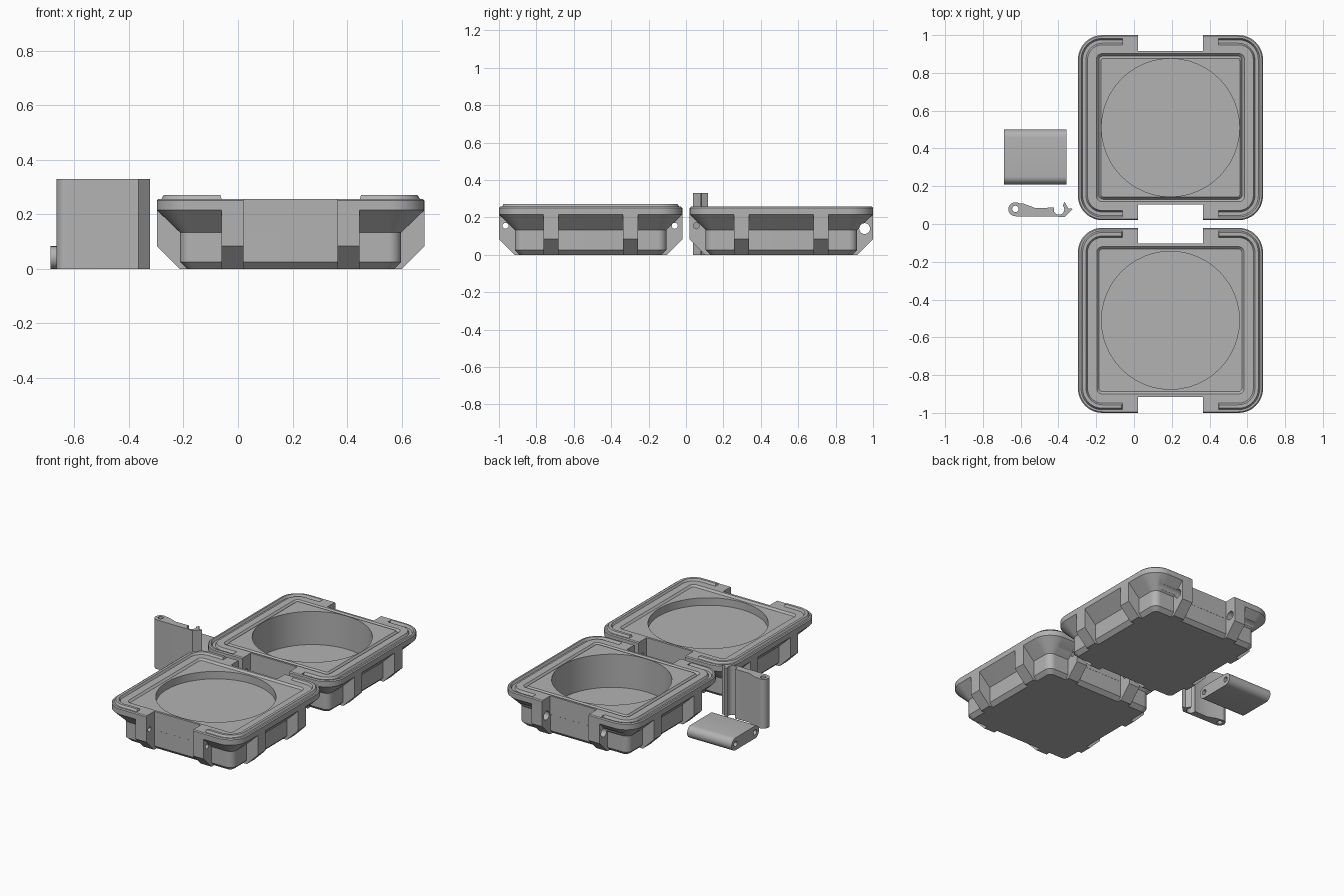
import bpy, bmesh
from math import sin, cos, pi, radians

if "Cube" in bpy.data.objects:
    bpy.data.objects.remove(bpy.data.objects["Cube"])

# One grey plastic for everything
grey = bpy.data.materials.new("grey_plastic")
grey.use_nodes = True
COLOUR = (0.45, 0.45, 0.45, 1)
grey.diffuse_color = COLOUR
grey.node_tree.nodes["Principled BSDF"].inputs["Base Color"].default_value = COLOUR

CX, CY = 0.193, 0.51      # centre of each case half
RIM = 0.257               # rim height
HALF, WALL = 0.49, 0.405  # half widths of rim and wall


def finish(bm, name):
    bmesh.ops.remove_doubles(bm, verts=bm.verts, dist=1e-5)
    bmesh.ops.recalc_face_normals(bm, faces=bm.faces)
    mesh = bpy.data.meshes.new(name)
    bm.to_mesh(mesh)
    bm.free()
    mesh.materials.append(grey)
    obj = bpy.data.objects.new(name, mesh)
    bpy.context.collection.objects.link(obj)
    return obj


def arc(cx, cy, r, start, end, n=12):
    """Points along an arc, angles in degrees."""
    angles = [radians(start + (end - start) * i / n) for i in range(n + 1)]
    return [(cx + r * cos(a), cy + r * sin(a)) for a in angles]


def rounded_square(half, r):
    pts = []
    for k, (sx, sy) in enumerate(((1, 1), (-1, 1), (-1, -1), (1, -1))):
        pts += arc(sx * (half - r), sy * (half - r), r, 90 * k, 90 * k + 90)
    return pts


def loft(name, layers, cy, closed=False):
    """Skin rounded squares given as (half width, corner radius, z)."""
    bm = bmesh.new()
    rings = [[bm.verts.new((CX + x, cy + y, z)) for x, y in rounded_square(h, r)]
             for h, r, z in layers]
    pairs = list(zip(rings, rings[1:]))
    if closed:
        pairs.append((rings[-1], rings[0]))
    else:
        bm.faces.new(rings[0])
        bm.faces.new(rings[-1])
    for a, b in pairs:
        for i in range(len(a)):
            j = (i + 1) % len(a)
            bm.faces.new((a[i], a[j], b[j], b[i]))
    return finish(bm, name)


def prism(name, outline, lo, hi, place):
    """Extrude an outline (u, v) from lo to hi; place maps (u, v, w) to space."""
    bm = bmesh.new()
    ends = [[bm.verts.new(place(u, v, w)) for u, v in outline] for w in (lo, hi)]
    bm.faces.new(ends[0])
    bm.faces.new(ends[1])
    for i in range(len(outline)):
        j = (i + 1) % len(outline)
        bm.faces.new((ends[0][i], ends[0][j], ends[1][j], ends[1][i]))
    return finish(bm, name)


def cut(obj, cutters):
    for c in cutters:
        mod = obj.modifiers.new("cut", "BOOLEAN")
        mod.operation, mod.solver, mod.object = "DIFFERENCE", "EXACT", c
    bpy.context.view_layer.update()
    result = bpy.data.meshes.new_from_object(
        obj.evaluated_get(bpy.context.evaluated_depsgraph_get()))
    obj.modifiers.clear()
    obj.data = result


def discard(objs):
    for o in objs:
        bpy.data.objects.remove(o)


def along_x(u, v, w):
    return (w, u, v)


def along_z(u, v, w):
    return (u, v, w)


def rect(u0, u1, v0, v1):
    return [(u0, v0), (u1, v0), (u1, v1), (u0, v1)]


def seal_ring(name, cy, height):
    """Two C-shaped beads round the rim, open at the front and back."""
    base = RIM - 0.003 if height > 0 else RIM + 0.003
    ring = loft(name, [(0.475, 0.115, base), (0.465, 0.105, RIM + height),
                       (0.447, 0.087, RIM + height), (0.437, 0.077, base)], cy, True)
    gap = prism("gap_cutter", [(-0.24, 0.22), (0.24, 0.22), (0.265, 0.29), (-0.265, 0.29)],
                cy - 0.6, cy + 0.6, lambda u, v, w: (CX + u, w, v))
    cut(ring, [gap])
    discard([gap])
    return ring


OUTER = [(0.38, 0.03, 0), (WALL, 0.045, 0.025), (WALL, 0.045, 0.133),
         (HALF, 0.13, 0.215), (HALF, 0.13, 0.251), (0.484, 0.124, RIM)]
RIB = [(0.37, 0), (0.407, 0), (HALF, 0.083), (HALF, 0.235), (0.39, 0.235), (0.37, 0.1)]


def case_half(name, cy, inner, pins):
    shell = loft(name + "_shell", OUTER + inner, cy)
    # Latch and hinge notches, and pin holes across the ribs
    notches = [prism("notch_cutter", rect(-0.172, 0.172, 0.12, 0.3), s * (WALL + 0.0005), s * 0.6,
                     lambda u, v, w: (CX + u, cy + w, v)) for s in (-1, 1)]
    holes = [prism("pin_cutter", arc(cy + off, z, r, 0, 345, 23), CX - 0.6, CX + 0.6, along_x)
             for off, z, r in pins]
    cut(shell, notches + holes)
    # Two ribs on each of the four sides
    for side in range(4):
        c, s = round(cos(side * pi / 2)), round(sin(side * pi / 2))
        for sign in (-1, 1):
            rib = prism(name + "_rib", RIB, sign * 0.172, sign * 0.253,
                        lambda u, v, w: (CX + c * u - s * w, cy + s * u + c * w, v))
            if s:
                cut(rib, holes)
    discard(notches + holes)
    return shell


# Lid: shallow round pocket, recessed panel and raised bead
PANEL = RIM - 0.012
case_half("lid", -CY,
          [(0.39, 0.03, RIM), (0.378, 0.02, PANEL), (0.365, 0.365, PANEL),
           (0.365, 0.365, 0.195)],
          [(-0.455, 0.155, 0.016), (0.45, 0.155, 0.016)])
seal_ring("lid_bead", -CY, 0.014)

# Base: deep round pocket, seal channel and bead groove
base = case_half("base", CY,
                 [(0.392, 0.03, RIM), (0.379, 0.022, RIM - 0.015), (0.367, 0.012, RIM),
                  (0.365, 0.365, RIM), (0.365, 0.365, 0.035)],
                 [(-0.455, 0.155, 0.016), (0.445, 0.14, 0.029)])
groove = seal_ring("groove_cutter", CY, -0.015)
cut(base, [groove])
discard([groove])

# Hinge link lying flat, with a pin hole at each end
R = 0.0415
link = prism("hinge_link", arc(0.5 - R, R, R, -90, 90) + arc(0.21 + R, R, R, 90, 270),
             -0.688, -0.358, along_x)
bores = [prism("bore_cutter", arc(y, R, 0.017, 0, 345, 23), -0.8, -0.2, along_x)
         for y in (0.21 + R, 0.5 - R)]
cut(link, bores)

# Latch standing on end: pivot eye, arm and snap hook
latch = prism("latch",
              [(-0.365, 0.038), (-0.323, 0.08), (-0.348, 0.083), (-0.368, 0.118)]
              + arc(-0.397, 0.077, 0.028, 45, -200, 16)
              + [(-0.524, 0.085), (-0.585, 0.108)]
              + arc(-0.628, 0.078, 0.037, 60, 270, 16), 0, 0.33, along_z)
eye = prism("eye_cutter", arc(-0.628, 0.08, 0.017, 0, 345, 23), -0.1, 0.5, along_z)
cut(latch, [eye])
discard(bores + [eye])

# Smooth the rounded surfaces, keep edges crisp
bpy.ops.object.select_all(action="DESELECT")
for o in bpy.context.scene.objects:
    if o.type == "MESH":
        o.select_set(True)
        bpy.context.view_layer.objects.active = o
bpy.ops.object.shade_smooth_by_angle(angle=radians(25))
